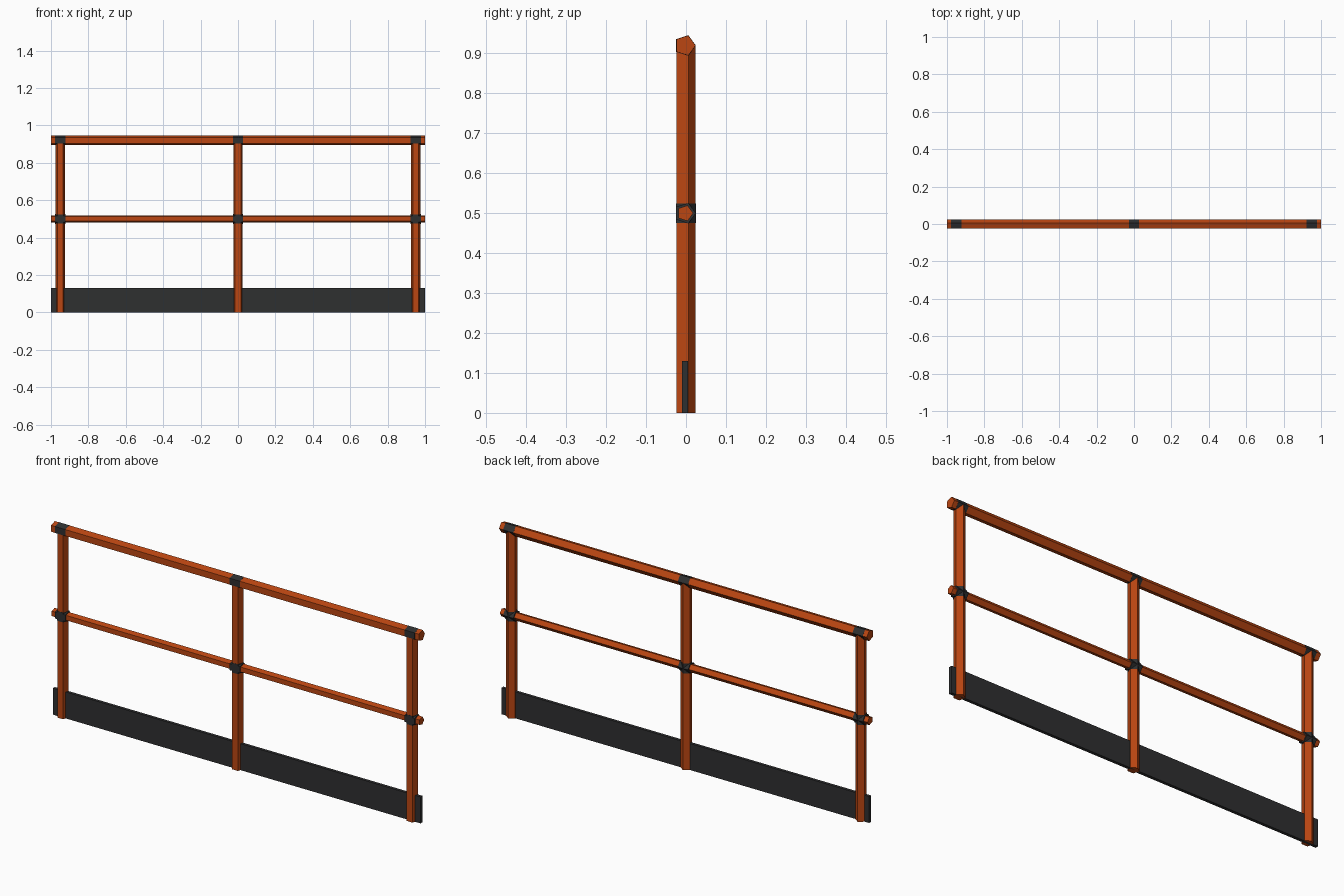
import bpy, bmesh, math
from mathutils import Vector

if "Cube" in bpy.data.objects:
    bpy.data.objects.remove(bpy.data.objects["Cube"])


def material(name, rgb):
    m = bpy.data.materials.new(name)
    m.diffuse_color = (*rgb, 1)
    m.use_nodes = True
    m.node_tree.nodes["Principled BSDF"].inputs["Base Color"].default_value = m.diffuse_color
    return m


ORANGE = material("burnt orange", (0.50, 0.062, 0.006))
DARK = material("dark grey", (0.028, 0.029, 0.030))

R_POST, R_MID = 0.0265, 0.0205
CY = -0.0025            # tube axis, so the pentagon is centred in depth
Z_TOP, Z_MID = 0.92, 0.50


def finish(name, bm, mat):
    bmesh.ops.recalc_face_normals(bm, faces=bm.faces)
    me = bpy.data.meshes.new(name)
    bm.to_mesh(me)
    bm.free()
    me.materials.append(mat)
    ob = bpy.data.objects.new(name, me)
    bpy.context.collection.objects.link(ob)
    return ob


def tube(name, axis, r, a, b, at, mat):
    """Five-sided bar along x or z with one ridge pointing to +y."""
    bm = bmesh.new()
    ends = []
    for t in (a, b):
        ring = []
        for i in range(5):
            ang = i * math.tau / 5
            y, s = CY + r * math.cos(ang), r * math.sin(ang) + at
            ring.append(bm.verts.new(Vector((t, y, s) if axis == "x" else (s, y, t))))
        ends.append(ring)
        bm.faces.new(ring)
    for i in range(5):
        j = (i + 1) % 5
        bm.faces.new((ends[0][i], ends[0][j], ends[1][j], ends[1][i]))
    return finish(name, bm, mat)


# Rails
tube("top_rail", "x", R_POST, -1, 1, Z_TOP, ORANGE)
tube("middle_rail", "x", R_MID, -1, 1, Z_MID, ORANGE)

# Posts with dark cross-shaped joints
for label, x in (("left", -0.95), ("centre", 0.0), ("right", 0.95)):
    tube(label + "_post", "z", R_POST, 0, Z_TOP, x, ORANGE)
    for level, z in (("top", Z_TOP), ("middle", Z_MID)):
        tube(f"{label}_{level}_joint_sleeve", "x", R_POST + 0.0006, x - 0.028, x + 0.028, z, DARK)
    tube(f"{label}_middle_joint_collar", "z", R_POST + 0.0006, Z_MID - 0.024, Z_MID + 0.024, x, DARK)

# Toe board
bm = bmesh.new()
bmesh.ops.create_cube(bm, size=1)
for v in bm.verts:
    v.co = (v.co.x * 2, v.co.y * 0.015 - 0.0025, (v.co.z + 0.5) * 0.13)
finish("toe_board", bm, DARK)
